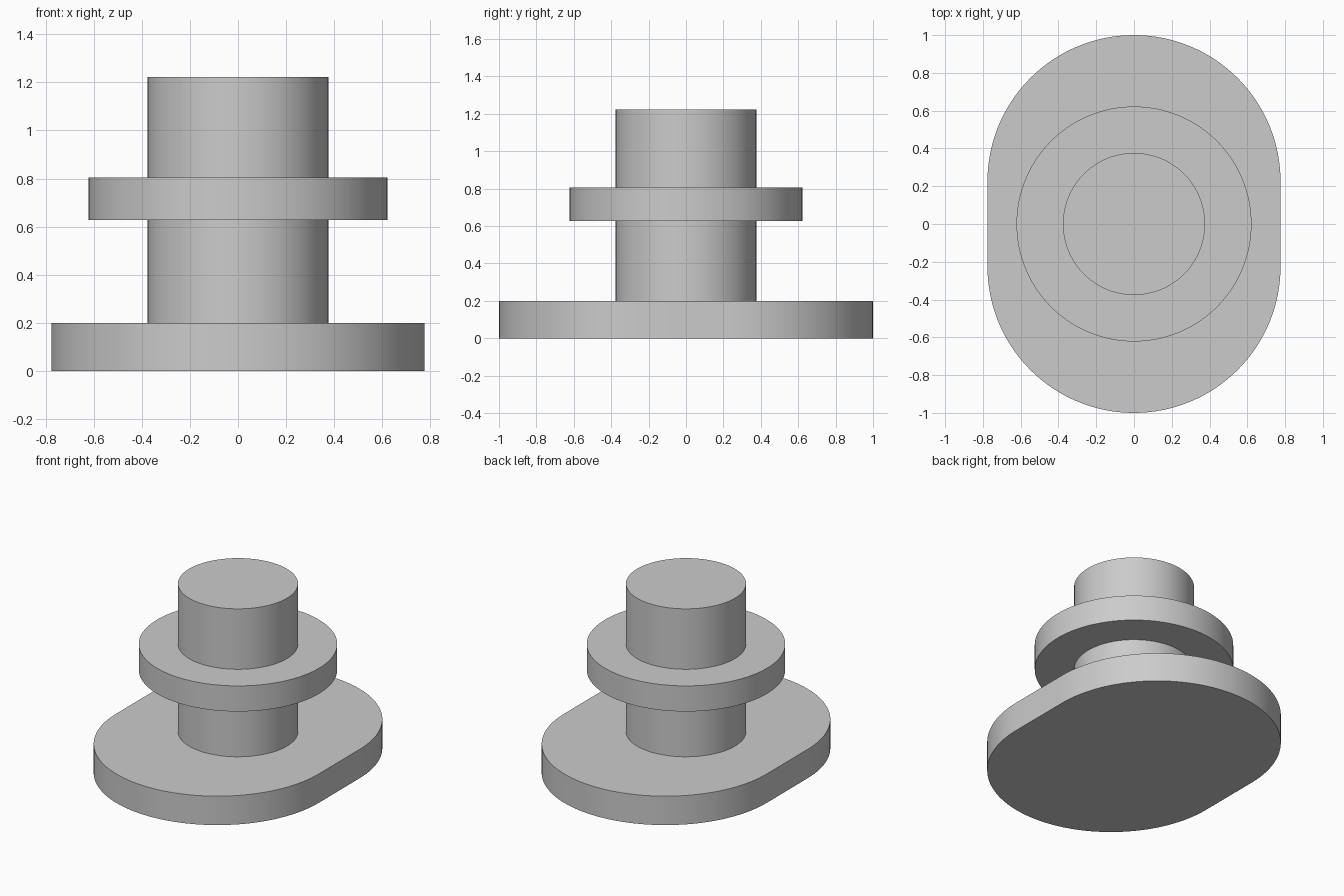
import bpy, bmesh, math

cube = bpy.data.objects.get("Cube")
if cube:
    bpy.data.objects.remove(cube, do_unlink=True)

# One plain grey for the whole model
grey = bpy.data.materials.new("light grey")
grey.use_nodes = True
colour = (0.6, 0.6, 0.6, 1)
grey.diffuse_color = colour
grey.node_tree.nodes["Principled BSDF"].inputs["Base Color"].default_value = colour


def rounded_slab(name, radius, straight, bottom, top, steps=64):
    """Extruded outline: two half circles along y, joined by straight sides."""
    bm = bmesh.new()
    outline = []
    for side in (1, -1):
        for i in range(steps + (1 if straight else 0)):
            a = math.pi * i / steps
            outline.append((side * radius * math.cos(a),
                            side * (radius * math.sin(a) + straight), bottom))
    face = bm.faces.new([bm.verts.new(p) for p in outline])
    extruded = bmesh.ops.extrude_face_region(bm, geom=[face])["geom"]
    verts = [v for v in extruded if isinstance(v, bmesh.types.BMVert)]
    bmesh.ops.translate(bm, verts=verts, vec=(0, 0, top - bottom))
    bmesh.ops.recalc_face_normals(bm, faces=bm.faces)
    mesh = bpy.data.meshes.new(name)
    bm.to_mesh(mesh)
    bm.free()
    mesh.materials.append(grey)
    obj = bpy.data.objects.new(name, mesh)
    bpy.context.collection.objects.link(obj)
    bpy.ops.object.select_all(action='DESELECT')
    obj.select_set(True)
    bpy.context.view_layer.objects.active = obj
    bpy.ops.object.shade_smooth_by_angle(angle=math.radians(30))
    return obj


# Oblong foot plate
rounded_slab("base_plate", 0.776, 0.224, 0, 0.2)
# Round post, set slightly into the plate
rounded_slab("post", 0.376, 0, 0.15, 1.223)
# Wide ring around the post
rounded_slab("collar", 0.622, 0, 0.628, 0.805)
